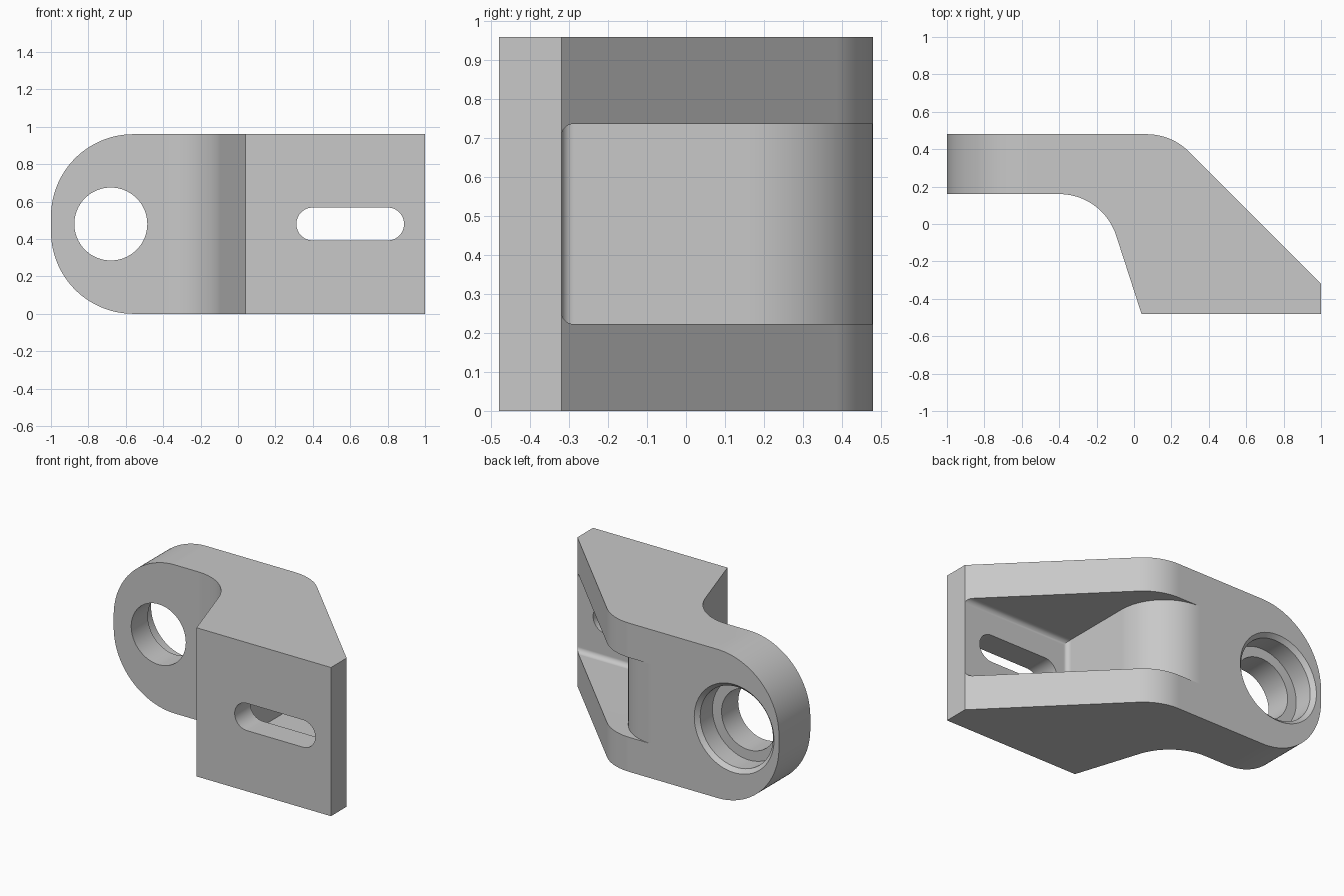
import bpy
import bmesh
import math
from mathutils import Matrix, Vector

default = bpy.data.objects.get("Cube")
if default:
    bpy.data.objects.remove(default, do_unlink=True)

HEIGHT = 0.96
MID = HEIGHT / 2


def arc(cx, cy, r, start, end, steps=20):
    """Points on an arc, angles in degrees."""
    angles = [math.radians(start + (end - start) * i / steps) for i in range(steps + 1)]
    return [(cx + r * math.cos(a), cy + r * math.sin(a)) for a in angles]


def make_object(name, bm):
    bmesh.ops.recalc_face_normals(bm, faces=bm.faces)
    mesh = bpy.data.meshes.new(name)
    bm.to_mesh(mesh)
    bm.free()
    obj = bpy.data.objects.new(name, mesh)
    bpy.context.collection.objects.link(obj)
    return obj


def prism(points, axis, low, high):
    """Extrude an outline along z (outline in xy) or along y (outline in xz)."""
    bm = bmesh.new()
    place = (lambda a, b: (a, b, low)) if axis == "z" else (lambda a, b: (a, low, b))
    face = bm.faces.new([bm.verts.new(place(a, b)) for a, b in points])
    grown = bmesh.ops.extrude_face_region(bm, geom=[face])
    shift = Vector((0, 0, high - low)) if axis == "z" else Vector((0, high - low, 0))
    moved = [v for v in grown["geom"] if isinstance(v, bmesh.types.BMVert)]
    bmesh.ops.translate(bm, verts=moved, vec=shift)
    return bm


def bore(name, x, y0, y1, r0, r1):
    """Round cutter running along y, with a radius at each end."""
    bm = bmesh.new()
    pose = Matrix.Translation((x, (y0 + y1) / 2, MID)) @ Matrix.Rotation(-math.pi / 2, 4, "X")
    bmesh.ops.create_cone(bm, cap_ends=True, segments=80, radius1=r0, radius2=r1,
                          depth=y1 - y0, matrix=pose)
    return make_object(name, bm)


def combine(target, cutter, operation):
    cutter.hide_render = True
    mod = target.modifiers.new(cutter.name, "BOOLEAN")
    mod.operation = operation
    mod.solver = "EXACT"
    mod.object = cutter
    bpy.context.view_layer.objects.active = target
    bpy.ops.object.modifier_apply(modifier=mod.name)
    bpy.data.objects.remove(cutter, do_unlink=True)


# Bracket body: offset arm, sloped web and front plate as one outline
outline = [(-1, 0.48), (-1, 0.16)]
outline += arc(-0.4, -0.16, 0.32, 90, 18)
outline += [(0.04, -0.48), (1, -0.48), (1, -0.32)]
outline += arc(0.068, 0.16, 0.32, 45, 90)
bracket = make_object("bracket", prism(outline, "z", 0, HEIGHT))

# Rounded end of the arm
R = 0.44
end_shape = arc(-1 + R, HEIGHT - R, R, 90, 180, 32) + arc(-1 + R, R, R, 180, 270, 32)
end_shape += [(-0.3, 0), (-0.3, -0.2), (1.2, -0.2), (1.2, 1.2), (-0.3, 1.2), (-0.3, HEIGHT)]
combine(bracket, make_object("end_rounding", prism(end_shape, "y", -0.7, 0.7)), "INTERSECT")

# Rear pocket between the two side ribs, with a filleted floor
FLOOR = -0.32
pocket_shape = [(-0.09, 0.6)] + arc(-0.09, 0.16, 0.32, 90, 0)
pocket_shape += [(0.23, FLOOR), (1.2, FLOOR), (1.2, 0.6)]
pocket = prism(pocket_shape, "z", 0.223, 0.737)
floor_edges = [e for e in pocket.edges
               if all(abs(v.co.y - FLOOR) < 1e-4 for v in e.verts)
               and not all(v.co.x > 1.1 for v in e.verts)]
bmesh.ops.bevel(pocket, geom=floor_edges, offset=0.032, offset_type="OFFSET",
                segments=6, profile=0.5, affect="EDGES")
combine(bracket, make_object("pocket", pocket), "DIFFERENCE")

# Long slot through the front plate
slot = arc(0.4, MID, 0.088, 90, 270, 24) + arc(0.8, MID, 0.088, -90, 90, 24)
combine(bracket, make_object("slot", prism(slot, "y", -0.6, -0.25)), "DIFFERENCE")

# Stepped pivot hole: through bore, rear counterbore and chamfered rim
for cutter in (bore("through_bore", -0.68, 0.05, 0.6, 0.195, 0.195),
               bore("counterbore", -0.68, 0.33, 0.6, 0.26, 0.26),
               bore("rim_chamfer", -0.68, 0.455, 0.505, 0.26, 0.31)):
    combine(bracket, cutter, "DIFFERENCE")

# Material
GREY = (0.58, 0.58, 0.58, 1)
grey = bpy.data.materials.new("plain_grey")
grey.use_nodes = True
grey.diffuse_color = GREY
for node in grey.node_tree.nodes:
    if node.type == "BSDF_PRINCIPLED":
        node.inputs["Base Color"].default_value = GREY
bracket.data.materials.clear()
bracket.data.materials.append(grey)

# Smooth curves, crisp edges
bpy.ops.object.select_all(action="DESELECT")
bracket.select_set(True)
bpy.context.view_layer.objects.active = bracket
bpy.ops.object.shade_smooth_by_angle(angle=math.radians(25))
weighted = bracket.modifiers.new("flat_face_normals", "WEIGHTED_NORMAL")
weighted.keep_sharp = True
